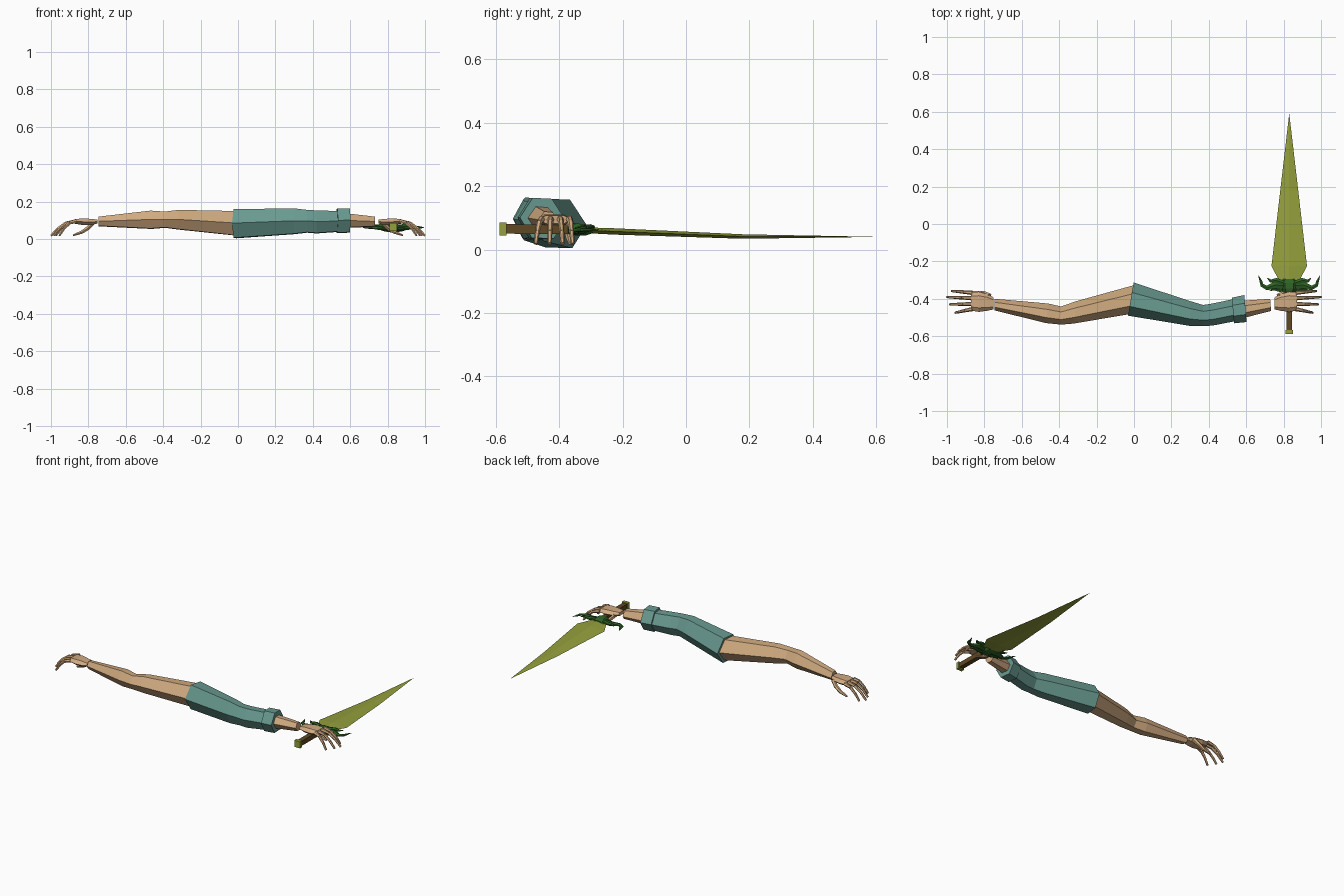
import bpy, bmesh
from mathutils import Vector


def material(name, rgb):
    m = bpy.data.materials.new(name)
    lin = [(c / 255 / 12.92) if c < 11 else ((c / 255 + 0.055) / 1.055) ** 2.4 for c in rgb]
    m.diffuse_color = (*lin, 1)
    return m


SKIN = material("skin", (208, 170, 128))
TEAL = material("teal_cloth", (104, 153, 143))
BLADE = material("olive_blade", (148, 160, 60))
LEAF = material("leaf_green", (46, 98, 36))
GRIP = material("brown_grip", (96, 72, 36))


def loft(name, rings, mat):
    """Skin a row of equal-sized point rings and cap both ends."""
    bm = bmesh.new()
    vs = [[bm.verts.new(p) for p in r] for r in rings]
    n = len(vs[0])
    for a, b in zip(vs, vs[1:]):
        for i in range(n):
            j = (i + 1) % n
            bm.faces.new((a[i], a[j], b[j], b[i]))
    bm.faces.new(vs[0])
    bm.faces.new(vs[-1])
    bmesh.ops.remove_doubles(bm, verts=bm.verts, dist=0.0003)
    bmesh.ops.recalc_face_normals(bm, faces=bm.faces)
    me = bpy.data.meshes.new(name)
    bm.to_mesh(me)
    bm.free()
    me.materials.append(mat)
    ob = bpy.data.objects.new(name, me)
    bpy.context.collection.objects.link(ob)
    return ob


HEX = [(1, 0), (0.5, 0.87), (-0.5, 0.87), (-1, 0), (-0.5, -0.87), (0.5, -0.87)]
BOX = [(1, 1), (-1, 1), (-1, -1), (1, -1)]
DIAMOND = [(1, 0), (0, 1), (-1, 0), (0, -1)]


def tube(name, path, sizes, shape, ref, mat):
    """Sweep a shape along a path; sizes are half extents along ref and across it."""
    pts = [Vector(p) for p in path]
    rings = []
    for i, p in enumerate(pts):
        t = (pts[min(i + 1, len(pts) - 1)] - pts[max(i - 1, 0)]).normalized()
        u = Vector(ref)
        u = (u - t * t.dot(u)).normalized()
        v = t.cross(u)
        rings.append([p + u * a * sizes[i][0] + v * b * sizes[i][1] for a, b in shape])
    return loft(name, rings, mat)


def limb(name, stations, mat):
    """Six-sided limb; station = x front, x back, y front, y back, z bottom, z top."""
    rings = []
    for xf, xb, yf, yb, zb, zt in stations:
        zm = zb + (zt - zb) * 0.52
        prof = [(0, zm), (0.28, zt), (0.7, zt - 0.003), (1, zm - 0.008), (0.74, zb), (0.26, zb + 0.003)]
        rings.append([(xf + (xb - xf) * f, yf + (yb - yf) * f, z) for f, z in prof])
    return loft(name, rings, mat)


# Bare arm
limb("bare_arm", [
    (-0.745, -0.745, -0.462, -0.400, 0.068, 0.120),
    (-0.47, -0.46, -0.530, -0.425, 0.054, 0.152),
    (-0.39, -0.39, -0.538, -0.441, 0.060, 0.147),
    (-0.32, -0.31, -0.532, -0.413, 0.050, 0.156),
    (-0.025, 0.0, -0.482, -0.327, 0.018, 0.150)], SKIN)

# Sleeved arm
limb("sleeve", [
    (-0.032, -0.002, -0.490, -0.313, 0.004, 0.160),
    (0.30, 0.30, -0.545, -0.412, 0.026, 0.164),
    (0.37, 0.37, -0.546, -0.433, 0.034, 0.156),
    (0.42, 0.42, -0.543, -0.425, 0.030, 0.153),
    (0.54, 0.53, -0.520, -0.402, 0.038, 0.150)], TEAL)
limb("cuff", [
    (0.535, 0.523, -0.531, -0.394, 0.032, 0.163),
    (0.602, 0.590, -0.524, -0.380, 0.034, 0.163)], TEAL)
limb("sleeved_forearm", [
    (0.595, 0.585, -0.500, -0.410, 0.060, 0.136),
    (0.733, 0.728, -0.465, -0.400, 0.066, 0.120)], SKIN)

# Hands, mirrored left and right
FINGERS = [("index", -0.368, -0.358, 0.975), ("middle", -0.397, -0.390, 1.0),
           ("ring", -0.427, -0.430, 0.985), ("little", -0.455, -0.474, 0.955)]
for side, s in (("left", -1), ("right", 1)):
    palm = []
    for x, yf, yb, zb, zt in [(0.752, -0.457, -0.392, 0.083, 0.104),
                              (0.785, -0.464, -0.374, 0.074, 0.108),
                              (0.83, -0.470, -0.362, 0.075, 0.110),
                              (0.872, -0.463, -0.364, 0.082, 0.107)]:
        w, zm = yb - yf, (zb + zt) / 2
        palm.append([(s * x, yf, zm), (s * x, yf + w * 0.2, zt), (s * x, yb - w * 0.2, zt),
                     (s * x, yb, zm), (s * x, yb - w * 0.2, zb), (s * x, yf + w * 0.2, zb)])
    loft(side + "_palm", palm, SKIN)
    for finger, y0, y1, tip in FINGERS:
        d = tip - 0.865
        knots = [(0, 0.096), (0.4, 0.086), (0.73, 0.056), (1, 0.018)]
        path = [(s * (0.865 + d * f), y0 + (y1 - y0) * f, z) for f, z in knots]
        for k in range(3):  # separate joints, each tapering
            r = 0.0115 - 0.0018 * k
            tube(f"{side}_{finger}_joint_{k + 1}", path[k:k + 2],
                 [(r, r), (r * 0.78, r * 0.78)], HEX, (0, 1, 0), SKIN)
    tube(side + "_thumb", [(s * 0.772, -0.385, 0.088), (s * 0.80, -0.372, 0.060),
                           (s * 0.835, -0.368, 0.037), (s * 0.882, -0.366, 0.020)],
         [(0.014, 0.012), (0.013, 0.012), (0.011, 0.010), (0.006, 0.005)], HEX, (0, 1, 0), SKIN)

# Sword: grip, pommel and blade
CX = 0.83
tube("grip", [(CX, -0.575, 0.065), (CX, -0.31, 0.063)], [(0.015, 0.015)] * 2, BOX, (0, 0, 1), GRIP)
tube("pommel", [(CX, -0.588, 0.065), (CX, -0.566, 0.065)], [(0.021, 0.02)] * 2, BOX, (0, 0, 1), BLADE)
tube("blade", [(CX, -0.32, 0.061), (CX, -0.225, 0.057), (CX, 0.18, 0.041), (CX, 0.588, 0.040)],
     [(0.045, 0.009), (0.095, 0.010), (0.048, 0.007), (0.0004, 0.0004)], DIAMOND, (1, 0, 0), BLADE)

# Leafy guard: collar, curled horns and leaflets
tube("guard_collar", [(CX, -0.372, 0.063), (CX, -0.345, 0.063), (CX, -0.315, 0.062), (CX, -0.295, 0.062)],
     [(0.026, 0.014), (0.045, 0.022), (0.048, 0.020), (0.034, 0.012)], HEX, (1, 0, 0), LEAF)
LEAVES = {
    "horn": ([(0.02, -0.330), (0.075, -0.326), (0.12, -0.342), (0.146, -0.327), (0.152, -0.305), (0.165, -0.275)],
             [0.026, 0.022, 0.014, 0.011, 0.008, 0.001]),
    "upper_leaflet": ([(0.03, -0.315), (0.07, -0.302), (0.10, -0.305), (0.118, -0.288)],
                      [0.014, 0.016, 0.010, 0.001]),
    "lower_leaflet": ([(0.02, -0.345), (0.05, -0.352), (0.08, -0.347), (0.105, -0.358)],
                      [0.014, 0.014, 0.009, 0.001]),
}
for side, s in (("left", -1), ("right", 1)):
    for leaf, (pts, widths) in LEAVES.items():
        dz = {"horn": 0, "upper_leaflet": 0.009, "lower_leaflet": -0.008}[leaf]
        tube(f"guard_{side}_{leaf}", [(CX + s * x, y, 0.062 + dz) for x, y in pts],
             [(max(0.001, w * 0.55), w) for w in widths], HEX, (0, 0, 1), LEAF)
